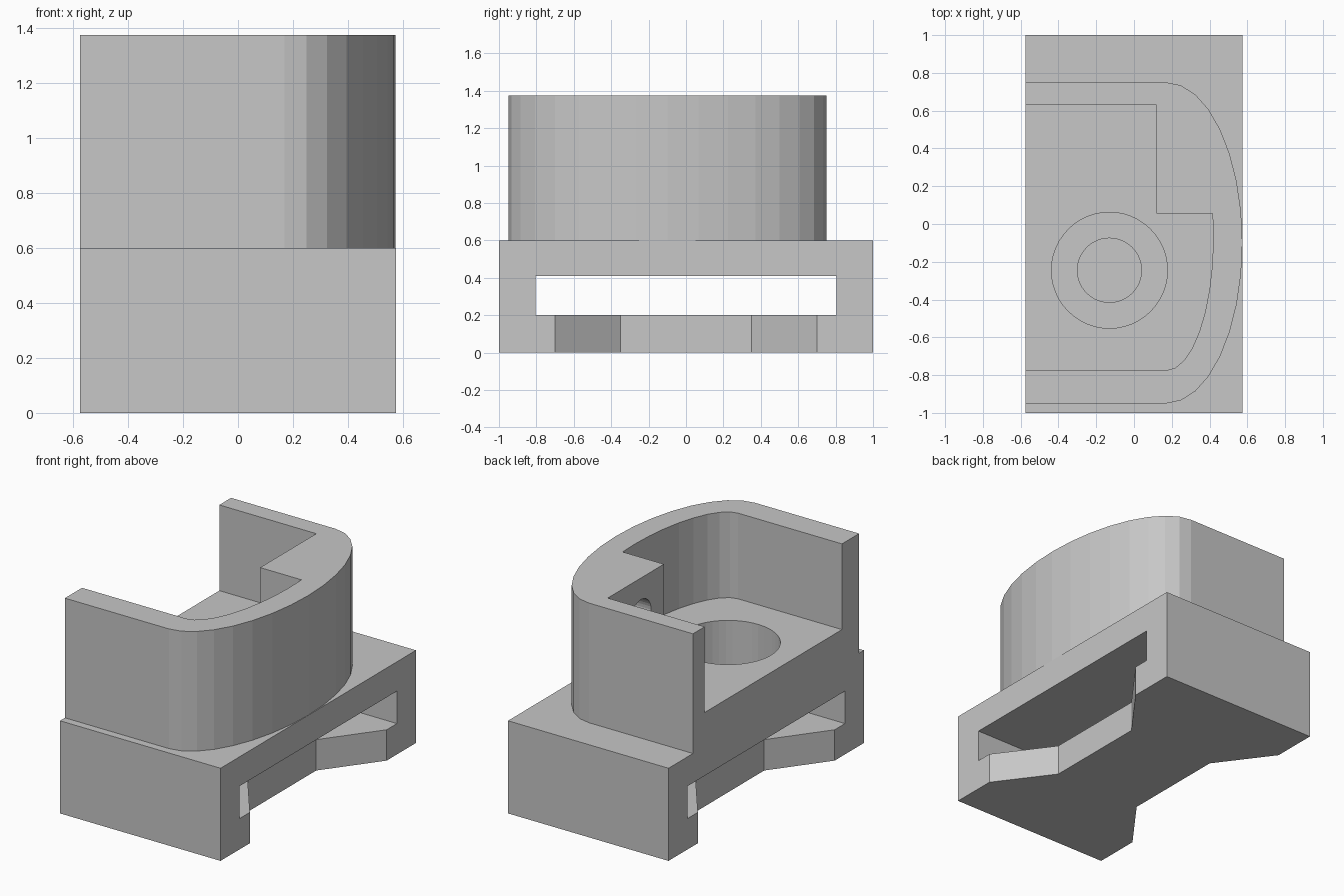
import bpy, bmesh, math

if "Cube" in bpy.data.objects:
    bpy.data.objects.remove(bpy.data.objects["Cube"])

grey = bpy.data.materials.new("plain grey")
grey.diffuse_color = (0.57, 0.57, 0.57, 1)
grey.use_nodes = True
grey.node_tree.nodes["Principled BSDF"].inputs["Base Color"].default_value = grey.diffuse_color


def prism(name, outline, z0, z1):
    """Extrude an xy outline from z0 to z1."""
    bm = bmesh.new()
    face = bm.faces.new([bm.verts.new((x, y, z0)) for x, y in outline])
    new = bmesh.ops.extrude_face_region(bm, geom=[face])["geom"]
    verts = [v for v in new if isinstance(v, bmesh.types.BMVert)]
    bmesh.ops.translate(bm, verts=verts, vec=(0, 0, z1 - z0))
    bmesh.ops.recalc_face_normals(bm, faces=bm.faces)
    mesh = bpy.data.meshes.new(name)
    bm.to_mesh(mesh)
    bm.free()
    mesh.materials.append(grey)
    obj = bpy.data.objects.new(name, mesh)
    bpy.context.collection.objects.link(obj)
    return obj


def box(name, x0, x1, y0, y1, z0, z1):
    return prism(name, [(x0, y0), (x1, y0), (x1, y1), (x0, y1)], z0, z1)


def arc(cx, cy, rx, ry, a0, a1, n):
    """Points on an ellipse between two angles in degrees."""
    angles = [math.radians(a0 + (a1 - a0) * i / n) for i in range(n + 1)]
    return [(cx + rx * math.cos(a), cy + ry * math.sin(a)) for a in angles]


def combine(target, other, operation):
    """Apply a boolean and remove the second object."""
    mod = target.modifiers.new("boolean", "BOOLEAN")
    mod.operation, mod.solver, mod.object = operation, "EXACT", other
    bpy.context.view_layer.objects.active = target
    bpy.ops.object.modifier_apply(modifier=mod.name)
    bpy.data.objects.remove(other)


HX = 0.575

# Base block with the slot running through it
body = box("clamp_body", -HX, HX, -1, 1, 0, 0.6)
combine(body, box("slot", -1, 1, -0.805, 0.805, 0.2, 0.41), "DIFFERENCE")

# Tapered notches in both sides of the bottom plate
for s in (-1, 1):
    outline = [(s * 0.7, -0.7), (s * HX, -0.7), (s * 0.315, -0.35),
               (s * 0.315, 0.35), (s * HX, 0.7), (s * 0.7, 0.7)]
    combine(body, prism("notch", outline, -0.1, 0.3), "DIFFERENCE")

# Rounded tower
outline = [(-HX, -0.95)] + arc(0.17, -0.1, 0.404, 0.85, -90, 90, 16) + [(-HX, 0.75)]
combine(body, prism("tower", outline, 0.5, 1.375), "UNION")

# Pocket open at the back, with a squared step in one corner
end = math.degrees(math.asin(0.125 / 0.705))
outline = ([(-0.8, -0.775)] + arc(0.17, -0.07, 0.25, 0.705, -90, end, 9)
           + [(0.12, 0.055), (0.12, 0.63), (-0.8, 0.63)])
combine(body, prism("pocket", outline, 0.82, 1.6), "DIFFERENCE")

# Counterbore in the pocket floor and the smaller hole down to the slot
for radius, bottom in ((0.307, 0.46), (0.17, 0.3)):
    ring = arc(-0.13, -0.245, radius, radius, 0, 360, 48)[:-1]
    combine(body, prism("bore", ring, bottom, 1.0), "DIFFERENCE")

# Small blind hole in the step
ring = arc(0, 0, 0.105, 0.105, 0, 360, 32)[:-1]
hole = prism("step_hole", ring, 0, 0.3)
hole.rotation_euler = (0, math.pi / 2, 0)
hole.location = (0.05, 0.29, 1.13)
bpy.context.view_layer.update()
combine(body, hole, "DIFFERENCE")
